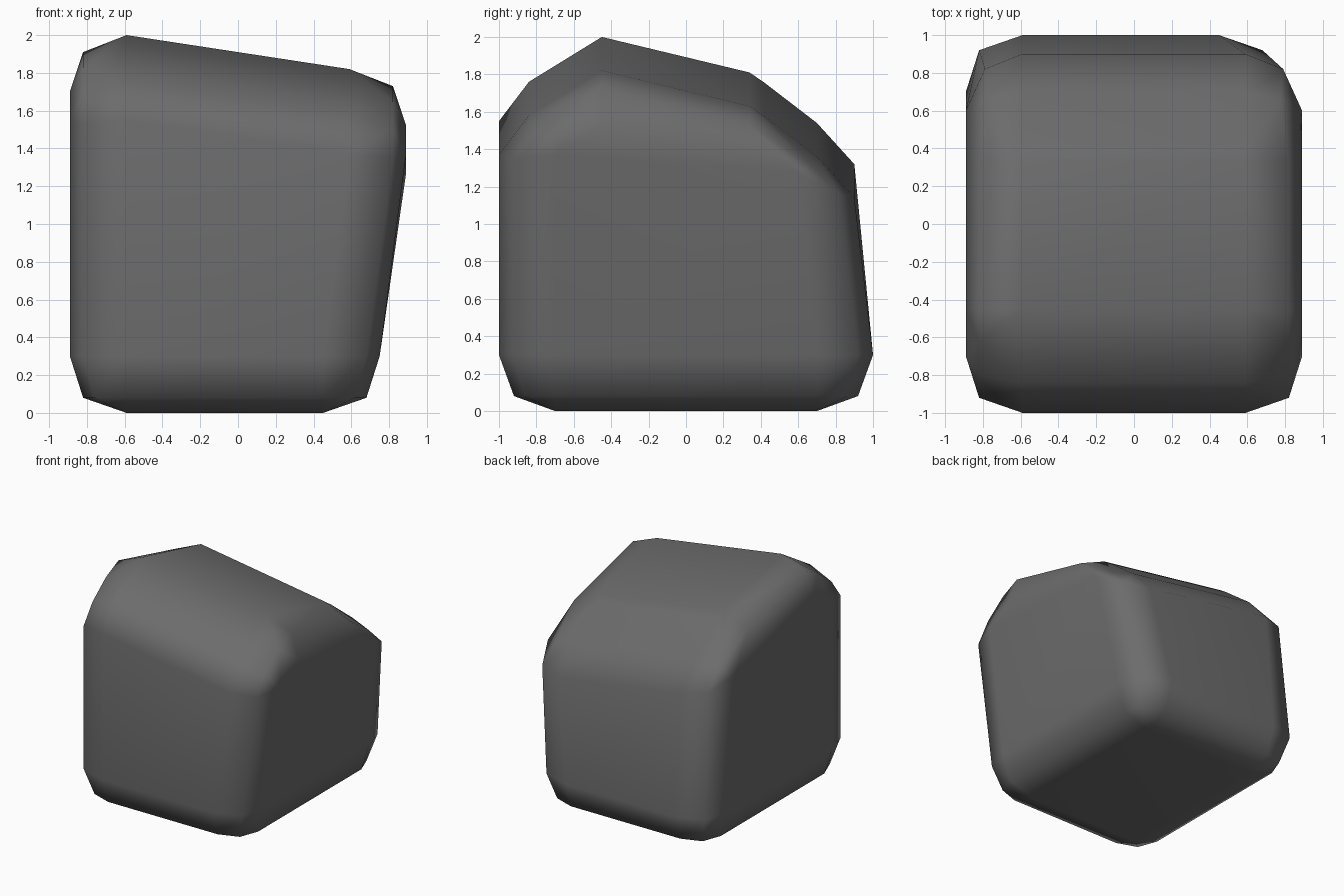
import bpy, bmesh
from math import radians

if "Cube" in bpy.data.objects:
    bpy.data.objects.remove(bpy.data.objects["Cube"])

# Left half of the boulder; the right half is a mirrored, shifted copy
base = [(-.59, .70, 0), (-.82, .70, .08), (-.76, .86, .08), (-.59, .92, .08),
        (-.89, .70, .30), (-.82, .92, .30), (-.59, 1, .30)]

# Side-view profile of the top, and its rounded left shoulder
top = [(-.59, -1, 1.55), (-.59, -.84, 1.76), (-.59, -.45, 2.0), (-.59, .34, 1.81),
       (-.59, .42, 1.755), (-.59, .70, 1.54), (-.59, .90, 1.32)]
shoulder = [(-.82, -.92, 1.53), (-.82, -.80, 1.69), (-.82, -.62, 1.83),
            (-.82, -.45, 1.91), (-.82, .34, 1.71), (-.77, .66, 1.50),
            (-.79, .82, 1.34), (-.89, -.70, 1.55), (-.89, -.45, 1.70),
            (-.89, .34, 1.51), (-.89, .60, 1.45)]

bm = bmesh.new()
for x, y, z in base:
    for s in (-1, 1):
        bm.verts.new((x, s * y, z))
        bm.verts.new((-x - .14, s * y, z))      # foot tucks in on the right
for x, y, z in top + shoulder:
    bm.verts.new((x, y, z))
    bm.verts.new((-x, y, z - .18))              # top slopes down to the right

# Skin the points into a chipped block with clean flat faces
bmesh.ops.convex_hull(bm, input=bm.verts[:])
loose = [v for v in bm.verts if not v.link_faces]
bmesh.ops.delete(bm, geom=loose, context='VERTS')
bmesh.ops.dissolve_limit(bm, angle_limit=radians(2), verts=bm.verts[:], edges=bm.edges[:])
bmesh.ops.recalc_face_normals(bm, faces=bm.faces[:])
for f in bm.faces:
    f.smooth = True
mesh = bpy.data.meshes.new("boulder")
bm.to_mesh(mesh)
bm.free()
boulder = bpy.data.objects.new("boulder", mesh)
bpy.context.collection.objects.link(boulder)

# Dark grey stone
stone = bpy.data.materials.new("dark_stone")
stone.diffuse_color = (.15, .15, .15, 1)
stone.use_nodes = True
stone.node_tree.nodes["Principled BSDF"].inputs["Base Color"].default_value = stone.diffuse_color
mesh.materials.append(stone)

# Keep the big sides flat while the corners shade smoothly
wn = boulder.modifiers.new("flat_sides", 'WEIGHTED_NORMAL')
wn.weight = 50
